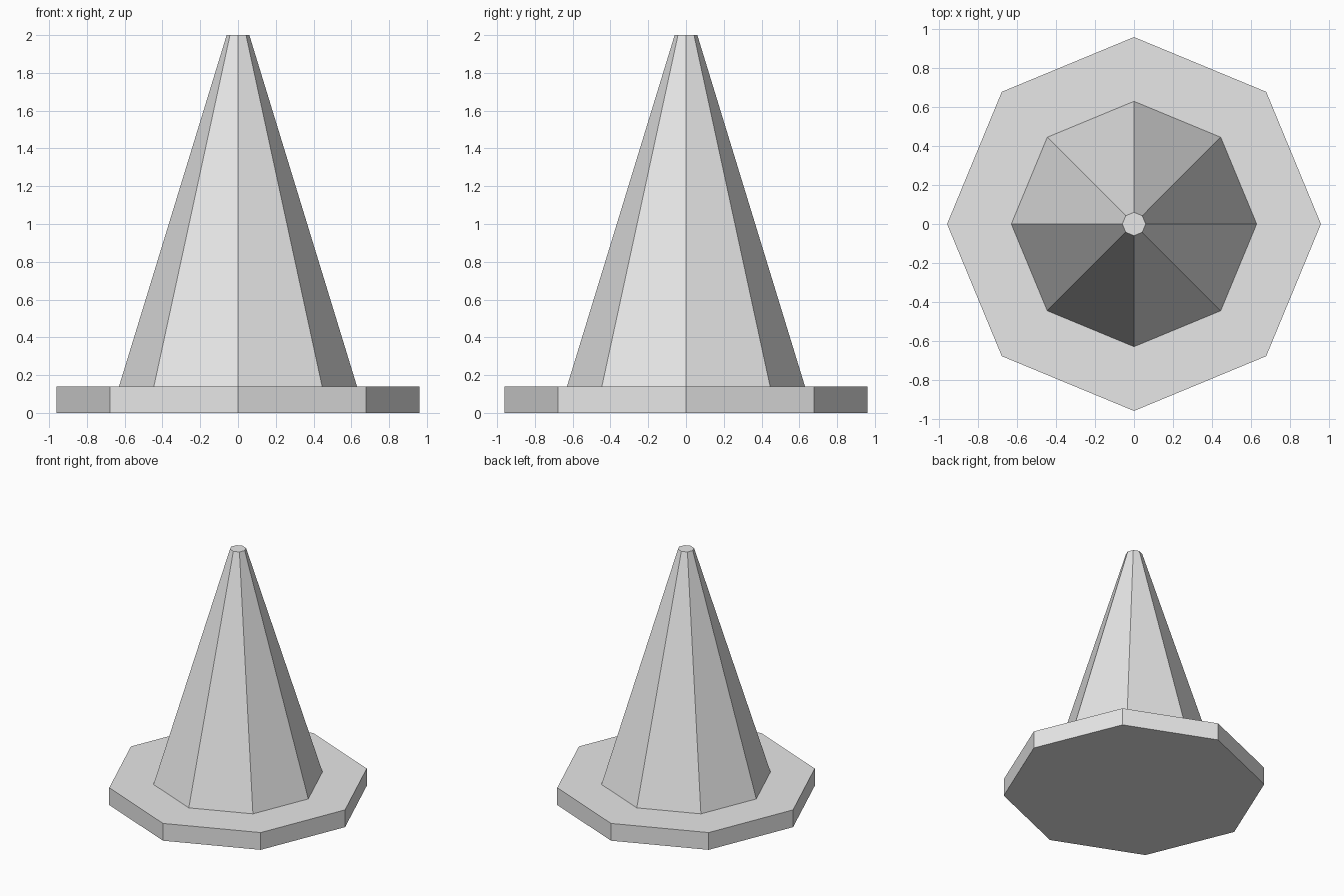
import bpy
import bmesh
from mathutils import Matrix

SIDES = 8
BASE_HEIGHT = 0.14
TOTAL_HEIGHT = 2.0

if "Cube" in bpy.data.objects:
    bpy.data.objects.remove(bpy.data.objects["Cube"], do_unlink=True)

# Single plain grey
grey = bpy.data.materials.new("light_grey")
grey.use_nodes = True
grey.diffuse_color = (0.8, 0.8, 0.8, 1)
grey.node_tree.nodes["Principled BSDF"].inputs["Base Color"].default_value = (0.8, 0.8, 0.8, 1)


def tapered_prism(name, bottom_radius, top_radius, z0, z1, bottom_cap=True):
    """Flat-shaded octagonal frustum with corners on the x and y axes."""
    bm = bmesh.new()
    bmesh.ops.create_cone(bm, cap_ends=True, segments=SIDES,
                          radius1=bottom_radius, radius2=top_radius, depth=z1 - z0,
                          matrix=Matrix.Translation((0, 0, (z0 + z1) / 2)))
    bm.normal_update()
    if not bottom_cap:
        hidden = [f for f in bm.faces if f.normal.z < -0.9]
        bmesh.ops.delete(bm, geom=hidden, context='FACES_ONLY')
    mesh = bpy.data.meshes.new(name)
    bm.to_mesh(mesh)
    bm.free()
    mesh.materials.append(grey)
    obj = bpy.data.objects.new(name, mesh)
    bpy.context.collection.objects.link(obj)
    return obj


# Wide foot plate
tapered_prism("base_plate", 0.96, 0.96, 0, BASE_HEIGHT)
# Tall cone with a small flat tip, open where it meets the plate
tapered_prism("cone_body", 0.63, 0.06, BASE_HEIGHT, TOTAL_HEIGHT, bottom_cap=False)
